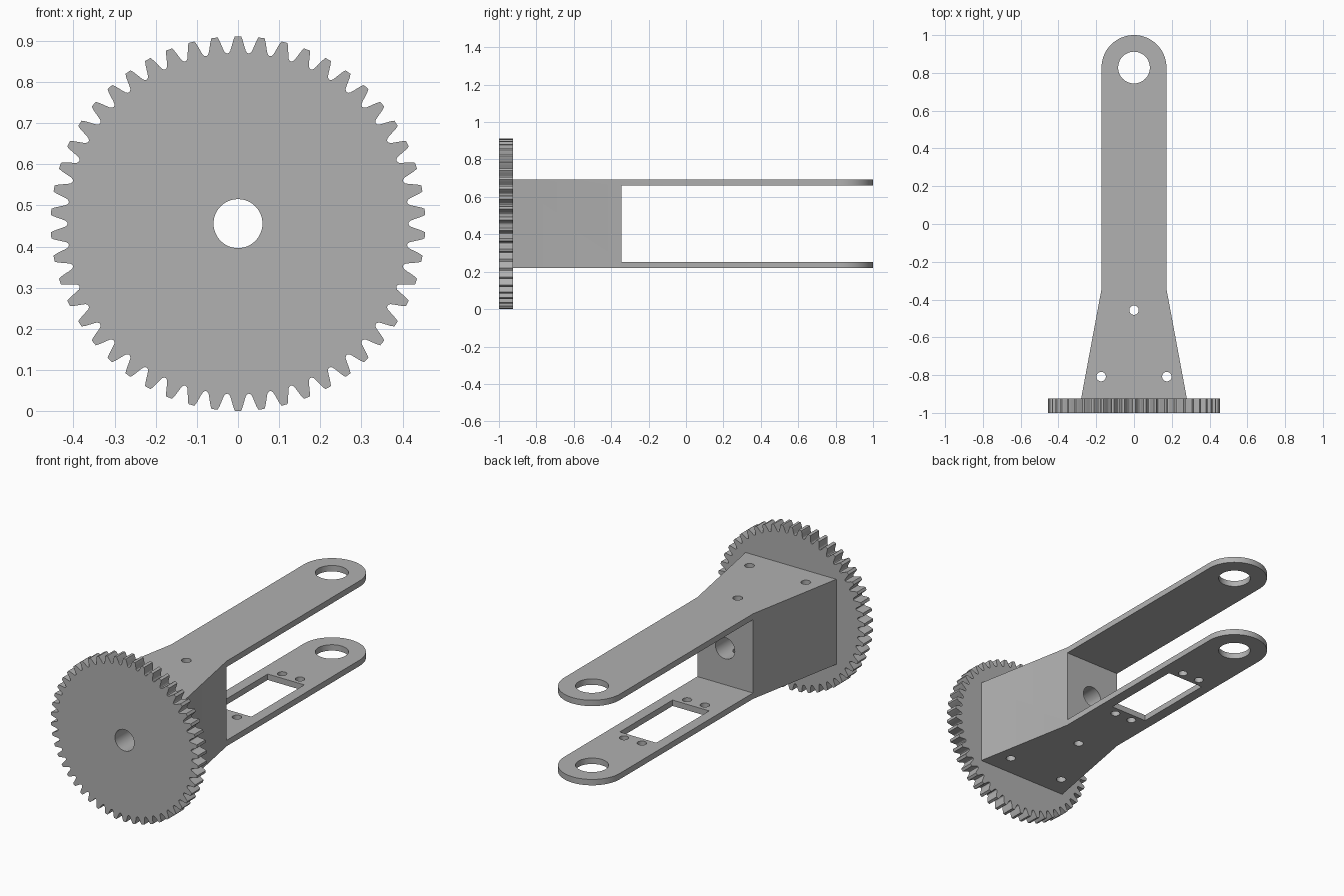
import bpy
import math
from mathutils import Matrix

cube = bpy.data.objects.get("Cube")
if cube:
    bpy.data.objects.remove(cube)

AXIS_Z = 0.456           # height of the gear axis
FRONT, GEAR_BACK, BLOCK_BACK = -1.0, -0.925, -0.345
BOTTOM, TOP = 0.219, 0.694
PLATE = 0.033
HALF_W, BASE_W = 0.172, 0.28
EYE_Y = 0.828

grey = bpy.data.materials.new("plain grey")
grey.use_nodes = True
GREY = (0.44, 0.44, 0.44, 1)
grey.diffuse_color = GREY
grey.node_tree.nodes["Principled BSDF"].inputs["Base Color"].default_value = GREY


def prism(name, outline, z0, z1, matrix=Matrix()):
    """Extrude a counter-clockwise outline from z0 to z1."""
    n = len(outline)
    verts = [(x, y, z) for z in (z0, z1) for x, y in outline]
    faces = [tuple(reversed(range(n))), tuple(range(n, 2 * n))]
    faces += [(i, (i + 1) % n, n + (i + 1) % n, n + i) for i in range(n)]
    mesh = bpy.data.meshes.new(name)
    mesh.from_pydata(verts, [], faces)
    mesh.transform(matrix)
    mesh.materials.append(grey)
    obj = bpy.data.objects.new(name, mesh)
    bpy.context.collection.objects.link(obj)
    return obj


def arc(cx, cy, r, start, end, steps):
    angles = [start + (end - start) * i / steps for i in range(steps + 1)]
    return [(cx + r * math.cos(a), cy + r * math.sin(a)) for a in angles]


def circle(x, y, r):
    return arc(x, y, r, 0, math.tau, 48)[:-1]


def box(x, y0, y1):
    return [(-x, y0), (x, y0), (x, y1), (-x, y1)]


def select(obj):
    bpy.ops.object.select_all(action="DESELECT")
    obj.select_set(True)
    bpy.context.view_layer.objects.active = obj


def cut(obj, outline, z0, z1, matrix=Matrix()):
    """Cut a prism out of the object and discard the cutter."""
    cutter = prism("cutter", outline, z0, z1, matrix)
    cutter.hide_render = True
    mod = obj.modifiers.new("cut", "BOOLEAN")
    mod.operation, mod.solver, mod.object = "DIFFERENCE", "EXACT", cutter
    select(obj)
    bpy.ops.object.modifier_apply(modifier=mod.name)
    bpy.data.objects.remove(cutter)


# Turns a flat outline upright, with its extrusion running toward the front
UPRIGHT = Matrix.Translation((0, 0, AXIS_Z)) @ Matrix.Rotation(math.pi / 2, 4, "X")

# Spur gear: one tooth flank as (radius, half angle), mirrored and repeated
TEETH = 50
flank = [(0.4155, 0.054), (0.419, 0.046), (0.427, 0.039),
         (0.4375, 0.0314), (0.447, 0.0245), (0.455, 0.0165)]
tooth = [(0.4142, -math.pi / TEETH)]
tooth += [(r, -a) for r, a in flank] + list(reversed(flank))
gear_outline = []
for i in range(TEETH):
    mid = math.pi / 2 + math.tau * i / TEETH
    gear_outline += [(r * math.cos(mid + a), r * math.sin(mid + a)) for r, a in tooth]
gear = prism("gear", gear_outline, -GEAR_BACK, -FRONT, UPRIGHT)

# Forked bracket: tapered block and two round-ended arms
plan = [(-HALF_W, BLOCK_BACK), (-BASE_W, GEAR_BACK),
        (BASE_W, GEAR_BACK), (HALF_W, BLOCK_BACK)]
plan += arc(0, EYE_Y, HALF_W, 0, math.pi, 40)
bracket = prism("forked_bracket", plan, BOTTOM, TOP)
cut(bracket, box(0.5, BLOCK_BACK, 1.2), BOTTOM + PLATE, TOP - PLATE)

# Arm eyes and vertical screw holes
cut(bracket, circle(0, EYE_Y, 0.084), 0, 1)
for x, y in ((0, -0.456), (-0.174, -0.808), (0.174, -0.808)):
    cut(bracket, circle(x, y, 0.025), 0, 1)

# Motor window and its four screw holes in the lower arm
WINDOW_Y = 0.19
cut(bracket, box(0.113, WINDOW_Y - 0.233, WINDOW_Y + 0.233), 0, 0.4)
for x in (-0.055, 0.055):
    for dy in (-0.278, 0.278):
        cut(bracket, circle(x, WINDOW_Y + dy, 0.024), 0, 0.4)

# Axle bore through gear and block
for obj in (gear, bracket):
    cut(obj, circle(0, 0, 0.0595), 0, 1.2, UPRIGHT)
    select(obj)
    bpy.ops.object.shade_smooth_by_angle(angle=math.radians(20))
